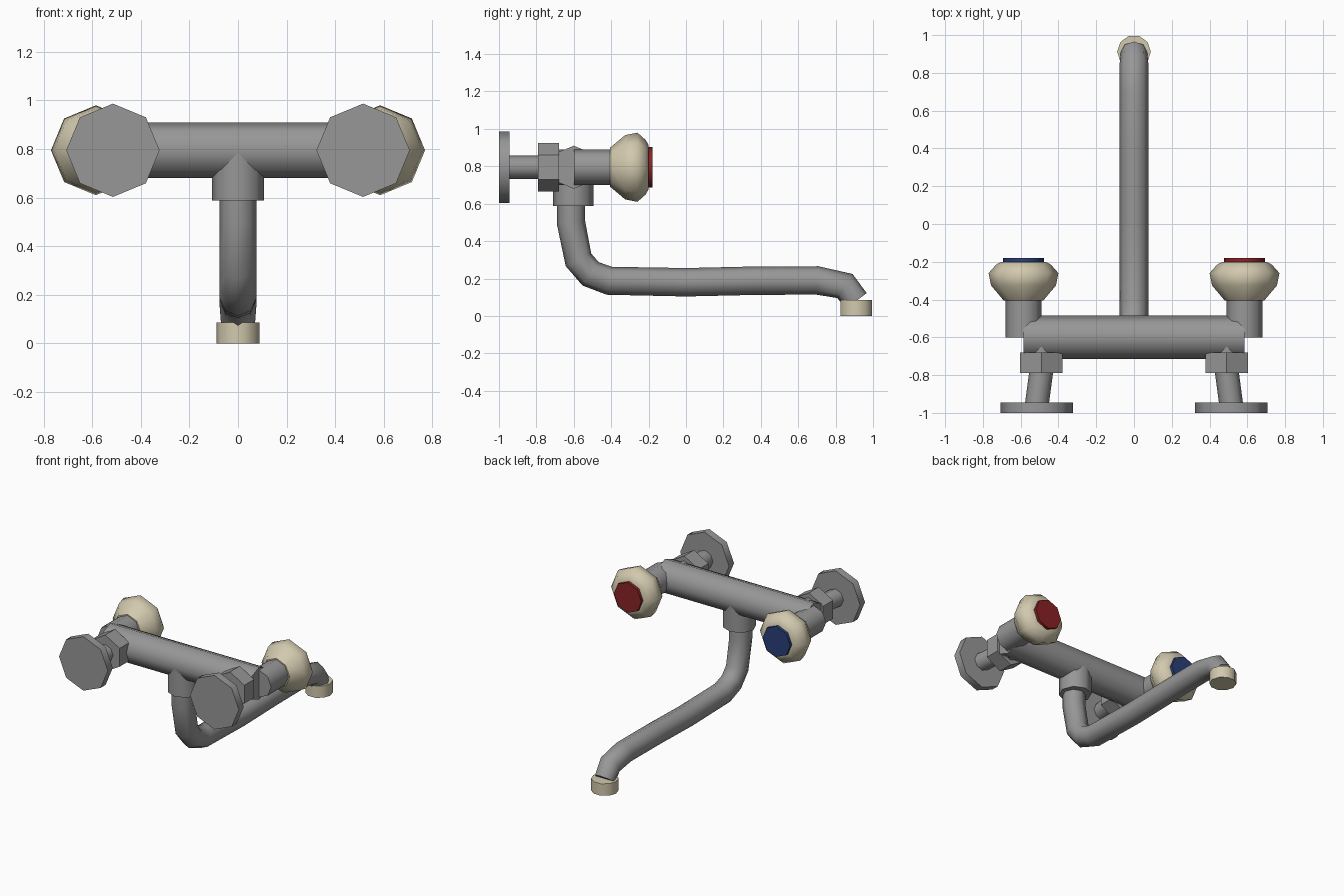
import bpy, bmesh, math
from mathutils import Vector

if "Cube" in bpy.data.objects:
    bpy.data.objects.remove(bpy.data.objects["Cube"])


def material(name, color):
    m = bpy.data.materials.new(name)
    m.diffuse_color = (*color, 1)
    m.use_nodes = True
    m.node_tree.nodes["Principled BSDF"].inputs["Base Color"].default_value = m.diffuse_color
    return m


METAL = material("grey metal", (0.31, 0.31, 0.31))
CREAM = material("cream plastic", (0.64, 0.58, 0.42))
RED = material("hot red", (0.25, 0.016, 0.018))
BLUE = material("cold blue", (0.024, 0.05, 0.19))


def sweep(name, path, radii, mat, sides=8, phase=0, smooth=50):
    """Capped tube through the path points with one radius per point."""
    pts = [Vector(p) for p in path]
    if not isinstance(radii, (list, tuple)):
        radii = [radii] * len(pts)
    bm = bmesh.new()
    rings = []
    for i, p in enumerate(pts):
        t = Vector()
        if i > 0:
            t += (p - pts[i - 1]).normalized()
        if i < len(pts) - 1:
            t += (pts[i + 1] - p).normalized()
        t.normalize()
        ref = Vector((0, 1, 0)) if abs(t.x) > 0.9 else Vector((1, 0, 0))
        u = (ref - t * ref.dot(t)).normalized()
        v = t.cross(u)
        ring = []
        for k in range(sides):
            a = phase + 2 * math.pi * k / sides
            ring.append(bm.verts.new(p + (u * math.cos(a) + v * math.sin(a)) * radii[i]))
        rings.append(ring)
    for a, b in zip(rings, rings[1:]):
        for k in range(sides):
            n = (k + 1) % sides
            bm.faces.new((a[k], a[n], b[n], b[k]))
    bm.faces.new(rings[0])
    bm.faces.new(rings[-1])
    bmesh.ops.recalc_face_normals(bm, faces=bm.faces)
    me = bpy.data.meshes.new(name)
    bm.to_mesh(me)
    bm.free()
    me.materials.append(mat)
    ob = bpy.data.objects.new(name, me)
    bpy.context.collection.objects.link(ob)
    bpy.ops.object.select_all(action='DESELECT')
    ob.select_set(True)
    bpy.context.view_layer.objects.active = ob
    bpy.ops.object.shade_smooth_by_angle(angle=math.radians(smooth))
    return ob


Z = 0.795  # height of the mixer body axis

# Mixer body
sweep("mixer_body", [(-0.585, -0.6, Z), (0.585, -0.6, Z)], 0.115, METAL)

# Wall fittings and handles on both sides
for side, label, cap in ((-1, "cold", BLUE), (1, "hot", RED)):
    xw, xn, xh = side * 0.515, side * 0.49, side * 0.585
    sweep(label + "_wall_flange", [(xw, -1, Z), (xw, -0.945, Z)], 0.192, METAL)
    sweep(label + "_wall_pipe", [(xw, -0.96, Z), (side * 0.487, -0.75, Z)], 0.063, METAL)
    sweep(label + "_hex_nut", [(xn, -0.79, Z), (xn, -0.68, Z)], 0.13, METAL,
          sides=6, phase=math.pi / 6)
    sweep(label + "_body_inlet", [(xn, -0.69, Z), (xn, -0.6, Z)], 0.095, METAL)
    sweep(label + "_valve_stem", [(xh, -0.6, Z), (xh, -0.39, Z)], 0.096, METAL)
    profile = ((-0.405, 0.105), (-0.325, 0.172), (-0.26, 0.185), (-0.215, 0.145), (-0.2, 0.118))
    sweep(label + "_handle", [(xh, y, Z) for y, r in profile],
          [r for y, r in profile], CREAM)
    sweep(label + "_marker", [(xh, -0.21, Z), (xh, -0.18, Z)], 0.108, cap)

# Outlet collar and curved spout
sweep("outlet_collar", [(0, -0.603, 0.79), (0, -0.603, 0.588)], 0.108, METAL)
spout = ((-0.615, 0.7), (-0.615, 0.5), (-0.575, 0.3), (-0.51, 0.225), (-0.41, 0.188),
         (0, 0.18), (0.35, 0.188), (0.7, 0.19), (0.85, 0.16), (0.91, 0.08))
sweep("spout", [(0, y, z) for y, z in spout], [0.076] * 9 + [0.07], METAL, smooth=60)

# Aerator at the spout tip
sweep("aerator", [(0, 0.911, 0.085), (0, 0.911, 0)], 0.089, CREAM, sides=10)
